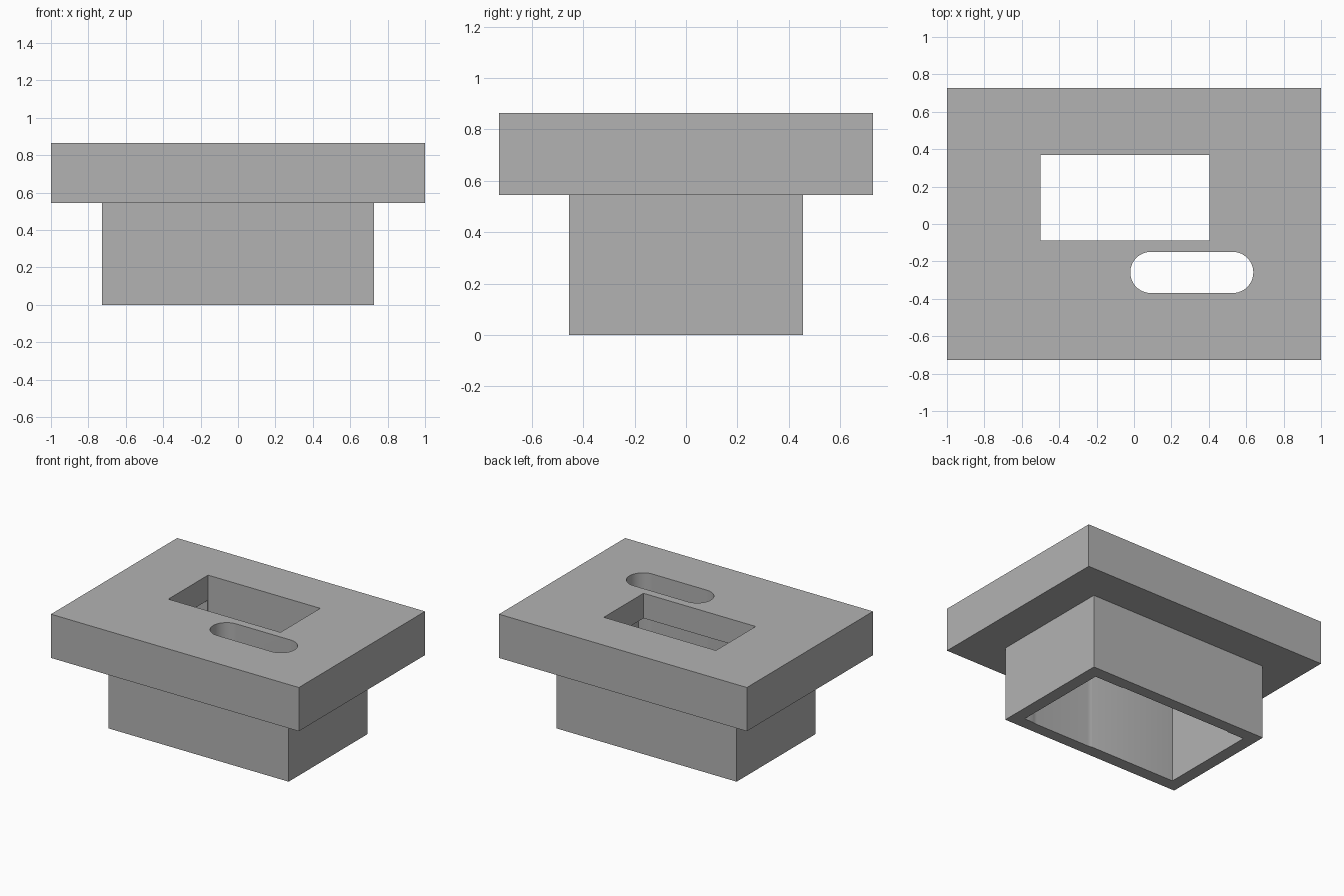
import bpy
import bmesh
from math import cos, sin, pi

if "Cube" in bpy.data.objects:
    bpy.data.objects.remove(bpy.data.objects["Cube"], do_unlink=True)

# Overall sizes
PLATE_TOP, PLATE_BOTTOM, CEILING = 0.864, 0.545, 0.682
WALL = 0.091

grey = bpy.data.materials.new("plain grey")
grey.use_nodes = True
colour = (0.45, 0.45, 0.45, 1.0)
grey.diffuse_color = colour
grey.node_tree.nodes["Principled BSDF"].inputs["Base Color"].default_value = colour


def prism(name, outline, z0, z1):
    """Extrude a flat outline from z0 up to z1."""
    bm = bmesh.new()
    base = bm.faces.new([bm.verts.new((x, y, z0)) for x, y in outline])
    top = bmesh.ops.extrude_face_region(bm, geom=[base])["geom"]
    verts = [v for v in top if isinstance(v, bmesh.types.BMVert)]
    bmesh.ops.translate(bm, vec=(0, 0, z1 - z0), verts=verts)
    bmesh.ops.recalc_face_normals(bm, faces=bm.faces)
    mesh = bpy.data.meshes.new(name)
    bm.to_mesh(mesh)
    bm.free()
    mesh.materials.append(grey)
    obj = bpy.data.objects.new(name, mesh)
    bpy.context.collection.objects.link(obj)
    return obj


def rectangle(x0, x1, y0, y1):
    return [(x0, y0), (x1, y0), (x1, y1), (x0, y1)]


def stadium(x0, x1, y0, y1, steps=24):
    """Slot outline with round ends."""
    r, cy = (y1 - y0) / 2, (y0 + y1) / 2
    points = []
    for cx, start in ((x1 - r, -pi / 2), (x0 + r, pi / 2)):
        for i in range(steps + 1):
            a = start + pi * i / steps
            points.append((cx + r * cos(a), cy + r * sin(a)))
    return points


def combine(target, tool, operation):
    """Apply a boolean and discard the tool."""
    mod = target.modifiers.new(tool.name, "BOOLEAN")
    mod.object, mod.operation, mod.solver = tool, operation, "EXACT"
    bpy.context.view_layer.objects.active = target
    bpy.ops.object.modifier_apply(modifier=mod.name)
    bpy.data.objects.remove(tool, do_unlink=True)


# Wide top plate joined to the sleeve below it
sx, sy = 0.727, 0.4545
body = prism("flanged_housing", rectangle(-1, 1, -0.727, 0.727), PLATE_BOTTOM, PLATE_TOP)
sleeve = prism("sleeve", rectangle(-sx, sx, -sy, sy), 0, 0.75)
combine(body, sleeve, "UNION")

# Hollow interior, open at the bottom
ix, iy = sx - WALL, sy - WALL
combine(body, prism("cavity", rectangle(-ix, ix, -iy, iy), -0.1, CEILING), "DIFFERENCE")

# Openings run right through and graze the sleeve walls
window = prism("window", rectangle(-0.5, 0.405, -0.089, 0.369), -0.2, 1)
combine(body, window, "DIFFERENCE")
slot = prism("slot", stadium(-0.02, 0.638, -0.369, -0.149), -0.2, 1)
combine(body, slot, "DIFFERENCE")

# Round slot ends shade smoothly, all corners stay sharp
bpy.ops.object.select_all(action="DESELECT")
body.select_set(True)
bpy.context.view_layer.objects.active = body
bpy.ops.object.shade_smooth_by_angle()
